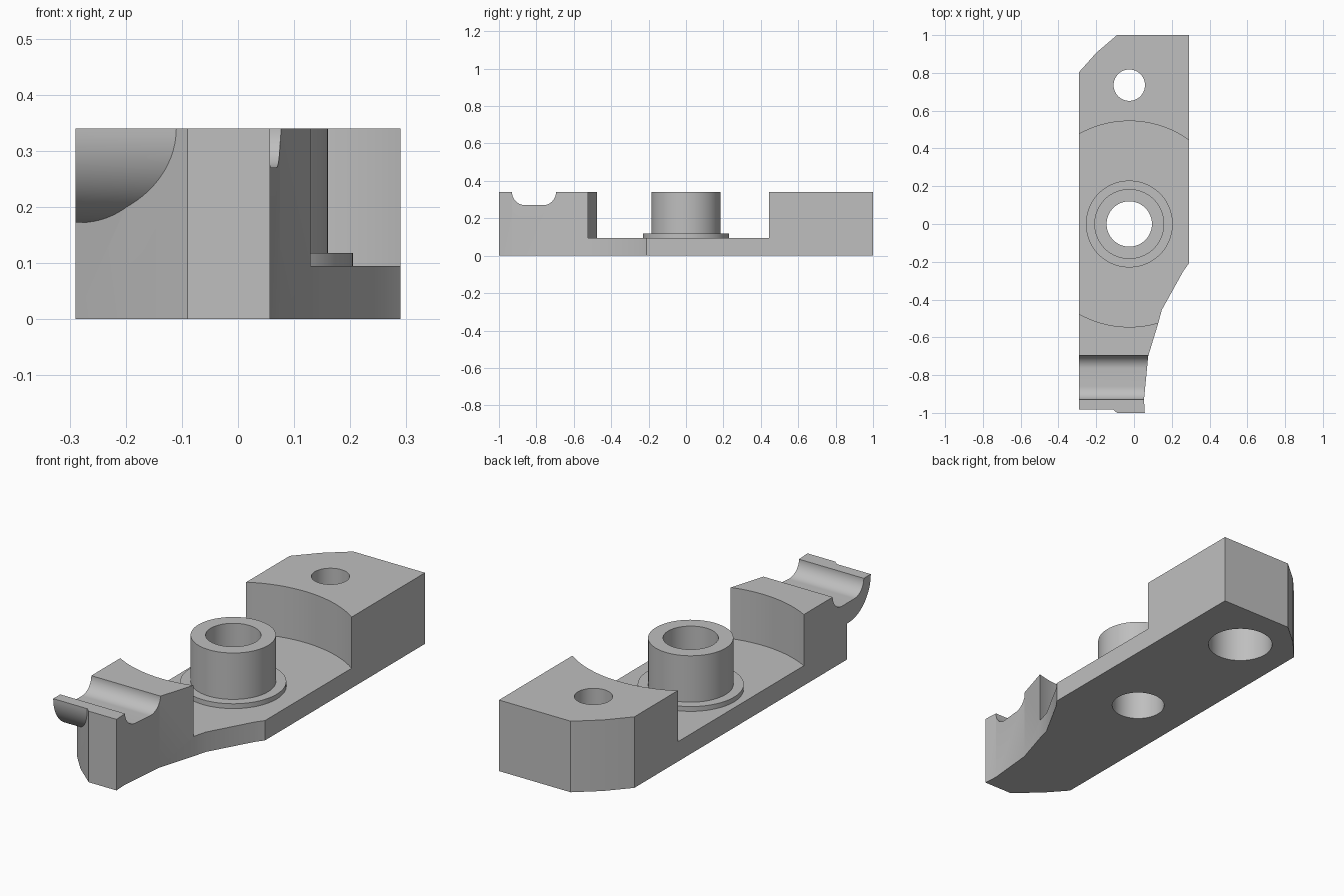
import bpy, bmesh
from math import sin, cos, pi, radians
from mathutils import Vector

default = bpy.data.objects.get("Cube")
if default:
    bpy.data.objects.remove(default, do_unlink=True)

grey = bpy.data.materials.new("plain grey")
grey.use_nodes = True
colour = (0.52, 0.52, 0.52, 1)
grey.diffuse_color = colour
grey.node_tree.nodes["Principled BSDF"].inputs["Base Color"].default_value = colour

HEIGHT, FLOOR = 0.34, 0.095
PIVOT_X = -0.025


def finish(bm, name):
    bmesh.ops.recalc_face_normals(bm, faces=bm.faces)
    mesh = bpy.data.meshes.new(name)
    bm.to_mesh(mesh)
    bm.free()
    mesh.materials.append(grey)
    obj = bpy.data.objects.new(name, mesh)
    bpy.context.collection.objects.link(obj)
    return obj


def prism(name, points, direction):
    """Extrude a closed 3D outline along a direction."""
    bm = bmesh.new()
    face = bm.faces.new([bm.verts.new(p) for p in points])
    new = bmesh.ops.extrude_face_region(bm, geom=[face])["geom"]
    bmesh.ops.translate(bm, vec=Vector(direction),
                        verts=[v for v in new if isinstance(v, bmesh.types.BMVert)])
    return finish(bm, name)


def rod(name, y, radius, bottom, top, sides=80):
    """Upright cylinder on the centre line of the holes."""
    ring = [(PIVOT_X + radius * cos(2 * pi * i / sides),
             y + radius * sin(2 * pi * i / sides), bottom) for i in range(sides)]
    return prism(name, ring, (0, 0, top - bottom))


def arc(y, z, radius, start, end, steps=20):
    """Arc points in the side plane, as (y, z)."""
    angles = [radians(start + (end - start) * i / steps) for i in range(steps + 1)]
    return [(y + radius * cos(a), z + radius * sin(a)) for a in angles]


def combine(target, other, operation):
    mod = target.modifiers.new(operation, 'BOOLEAN')
    mod.operation, mod.solver, mod.object = operation, 'EXACT', other
    bpy.context.view_layer.objects.active = target
    bpy.ops.object.modifier_apply(modifier=mod.name)
    bpy.data.objects.remove(other, do_unlink=True)


def smooth(obj):
    bpy.ops.object.select_all(action='DESELECT')
    obj.select_set(True)
    bpy.context.view_layer.objects.active = obj
    bpy.ops.object.shade_smooth_by_angle(angle=radians(25))


# Main arm: plan outline with cut corners and a tapering side
corner = [(-0.09, 1), (-0.198, 0.908), (-0.29, 0.805)]
plan = [(0.29, 1)] + corner + [(x, -y) for x, y in reversed(corner)]
plan += [(0.057, -1), (0.053, -0.93), (0.075, -0.7), (0.13, -0.52),
         (0.147, -0.455), (0.262, -0.248), (0.29, -0.21)]
arm = prism("arm_body", [(x, y, 0) for x, y in plan], (0, 0, HEIGHT))

# Rounded lip that overhangs the cut front corner
lip = arc(-0.815, HEIGHT, 0.168, 180, 360, 40)
combine(arm, prism("lip", [(-0.29, y, z) for y, z in lip], (0.25, 0, 0)), 'UNION')

# Round recess around the boss
combine(arm, rod("recess_cutter", 0, 0.545, FLOOR, 0.6, 160), 'DIFFERENCE')

# Cross groove with rounded sides and a flat bottom
groove = [(-0.93, 0.5)] + arc(-0.86, HEIGHT, 0.07, 180, 270)
groove += arc(-0.765, HEIGHT, 0.07, 270, 360) + [(-0.695, 0.5)]
combine(arm, prism("groove_cutter", [(-0.6, y, z) for y, z in groove], (1.2, 0, 0)),
        'DIFFERENCE')

# Pivot hole, bolt hole and the wider bore beneath it
for y, radius, top in ((0, 0.12, 0.6), (0.735, 0.083, 0.6), (0.735, 0.147, 0.2)):
    combine(arm, rod("hole_cutter", y, radius, -0.1, top), 'DIFFERENCE')
smooth(arm)

# Hollow pivot boss with a thin flange, turned from one profile
profile = [(0.12, FLOOR), (0.23, FLOOR), (0.23, 0.118),
           (0.185, 0.118), (0.185, HEIGHT), (0.12, HEIGHT)]
bm = bmesh.new()
verts = [bm.verts.new((PIVOT_X + r, 0, z)) for r, z in profile]
edges = [bm.edges.new((verts[i - 1], verts[i])) for i in range(len(verts))]
bmesh.ops.spin(bm, geom=verts + edges, cent=(PIVOT_X, 0, 0), axis=(0, 0, 1),
               angle=2 * pi, steps=80)
bmesh.ops.remove_doubles(bm, verts=bm.verts, dist=0.0005)
smooth(finish(bm, "pivot_boss"))
